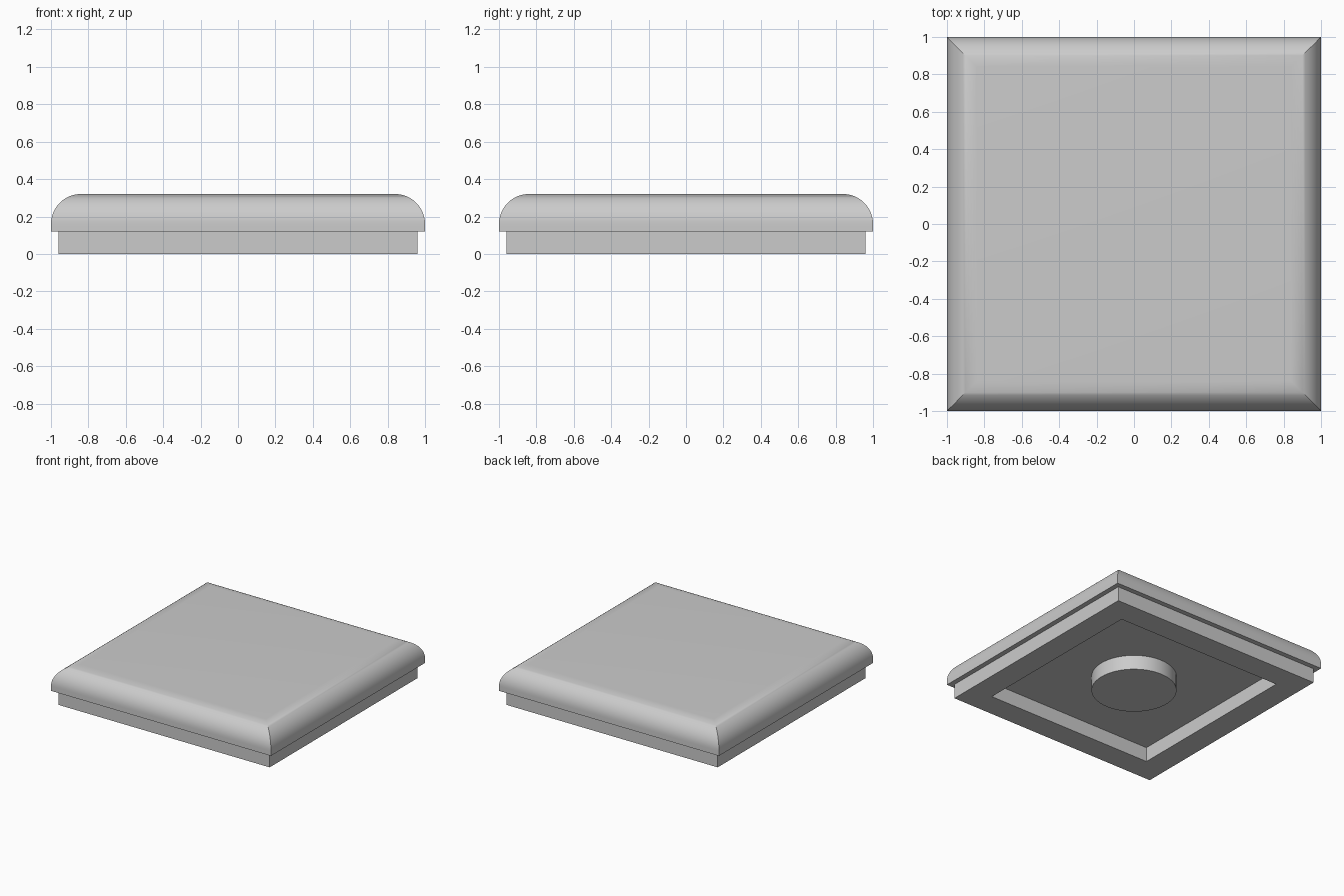
import bpy
import bmesh
from math import sin, cos, pi, radians

default_cube = bpy.data.objects.get("Cube")
if default_cube:
    bpy.data.objects.remove(default_cube, do_unlink=True)

CAP_BASE, CAP_TOP, ROUND = 0.12, 0.32, 0.16
SEGMENTS = 16

grey = bpy.data.materials.new("plain_grey")
grey.use_nodes = True
colour = (0.6, 0.6, 0.6, 1)
grey.diffuse_color = colour
grey.node_tree.nodes["Principled BSDF"].inputs["Base Color"].default_value = colour


def add_object(name, bm):
    bmesh.ops.recalc_face_normals(bm, faces=bm.faces)
    mesh = bpy.data.meshes.new(name)
    bm.to_mesh(mesh)
    bm.free()
    mesh.materials.append(grey)
    obj = bpy.data.objects.new(name, mesh)
    bpy.context.collection.objects.link(obj)
    return obj


def square_loft(name, profile, closed=False):
    """Sweep a (half width, height) profile around a square with mitred corners."""
    bm = bmesh.new()
    rings = [[bm.verts.new((sx * w, sy * w, z))
              for sx, sy in ((-1, -1), (1, -1), (1, 1), (-1, 1))]
             for w, z in profile]
    pairs = list(zip(rings, rings[1:]))
    if closed:
        pairs.append((rings[-1], rings[0]))
    else:
        bm.faces.new(rings[0])
        bm.faces.new(rings[-1])
    for a, b in pairs:
        for i in range(4):
            j = (i + 1) % 4
            bm.faces.new((a[i], a[j], b[j], b[i]))
    return add_object(name, bm)


# Cap slab with a rounded upper rim and mitred corners
angles = [pi / 2 * i / SEGMENTS for i in range(SEGMENTS + 1)]
rim = [(1 - ROUND + ROUND * cos(a), CAP_TOP - ROUND + ROUND * sin(a)) for a in angles]
cap = square_loft("cap", [(1, CAP_BASE)] + rim)

# Square frame under the cap, open in the middle
frame = square_loft("base_frame", [(0.96, 0), (0.96, CAP_BASE),
                                   (0.76, CAP_BASE), (0.76, 0)], closed=True)

# Round boss in the middle of the recess
bm = bmesh.new()
bmesh.ops.create_cone(bm, cap_ends=True, segments=64, radius1=0.32, radius2=0.32,
                      depth=CAP_BASE)
bmesh.ops.translate(bm, verts=bm.verts, vec=(0, 0, CAP_BASE / 2))
boss = add_object("centre_boss", bm)

# Smooth the curved parts, keeping the hard edges
bpy.ops.object.select_all(action="DESELECT")
for obj in (cap, boss):
    obj.select_set(True)
bpy.context.view_layer.objects.active = cap
bpy.ops.object.shade_smooth_by_angle(angle=radians(30))
